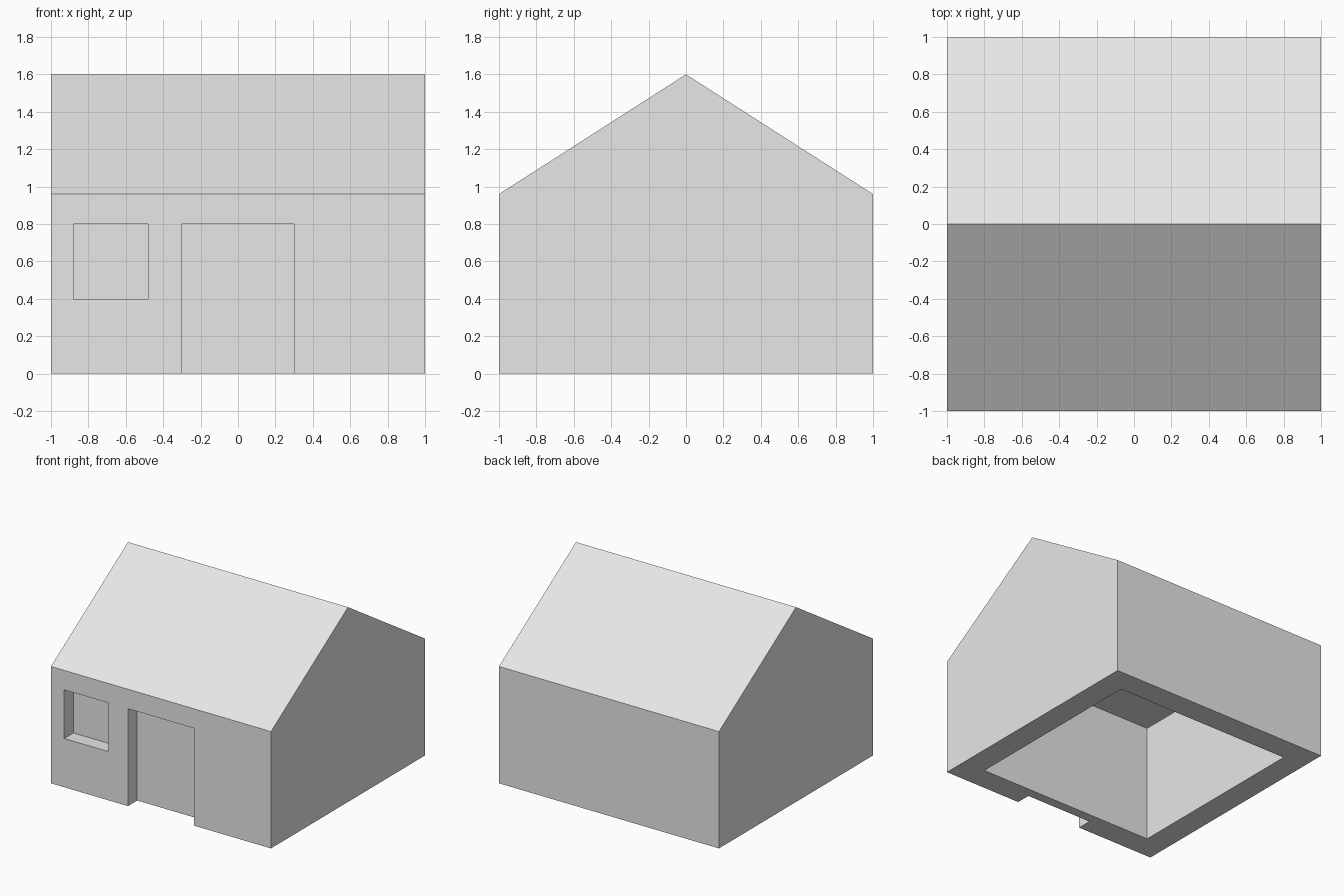
import bpy

cube = bpy.data.objects.get("Cube")
if cube:
    bpy.data.objects.remove(cube, do_unlink=True)

EAVE, RIDGE, WALL, RECESS = 0.96, 1.6, 0.2, 0.12

grey = bpy.data.materials.new("light_grey")
grey.use_nodes = True
colour = (0.8, 0.8, 0.8, 1)
grey.diffuse_color = colour
grey.node_tree.nodes["Principled BSDF"].inputs["Base Color"].default_value = colour


def prism(name, profile, x0, x1):
    """Extrude a (y, z) profile along x."""
    n = len(profile)
    verts = [(x, y, z) for x in (x0, x1) for y, z in profile]
    faces = [tuple(reversed(range(n))), tuple(range(n, 2 * n))]
    faces += [(i, (i + 1) % n, n + (i + 1) % n, n + i) for i in range(n)]
    mesh = bpy.data.meshes.new(name)
    mesh.from_pydata(verts, [], faces)
    mesh.materials.append(grey)
    obj = bpy.data.objects.new(name, mesh)
    bpy.context.collection.objects.link(obj)
    return obj


def cut_box(target, name, x, y, z):
    """Subtract a box given by its x, y and z ranges."""
    cutter = prism(name, [(y[0], z[0]), (y[1], z[0]), (y[1], z[1]), (y[0], z[1])], *x)
    cutter.hide_render = True
    mod = target.modifiers.new(name, "BOOLEAN")
    mod.operation = "DIFFERENCE"
    mod.solver = "EXACT"
    mod.object = cutter
    bpy.context.view_layer.objects.active = target
    bpy.ops.object.modifier_apply(modifier=name)
    bpy.data.objects.remove(cutter, do_unlink=True)


# Gabled house body with the ridge along x
house = prism("house_body", [(-1, 0), (1, 0), (1, EAVE), (0, RIDGE), (-1, EAVE)], -1, 1)

# Room, open at the floor, with a flat ceiling at eave height
inner = 1 - WALL
cut_box(house, "room_cutter", (-inner, inner), (-inner, inner), (-0.5, EAVE))

# Shallow door and window recesses in the front wall
front = (-1.5, -1 + RECESS)
cut_box(house, "door_cutter", (-0.3, 0.3), front, (-0.5, 0.8))
cut_box(house, "window_cutter", (-0.88, -0.48), front, (0.4, 0.8))
